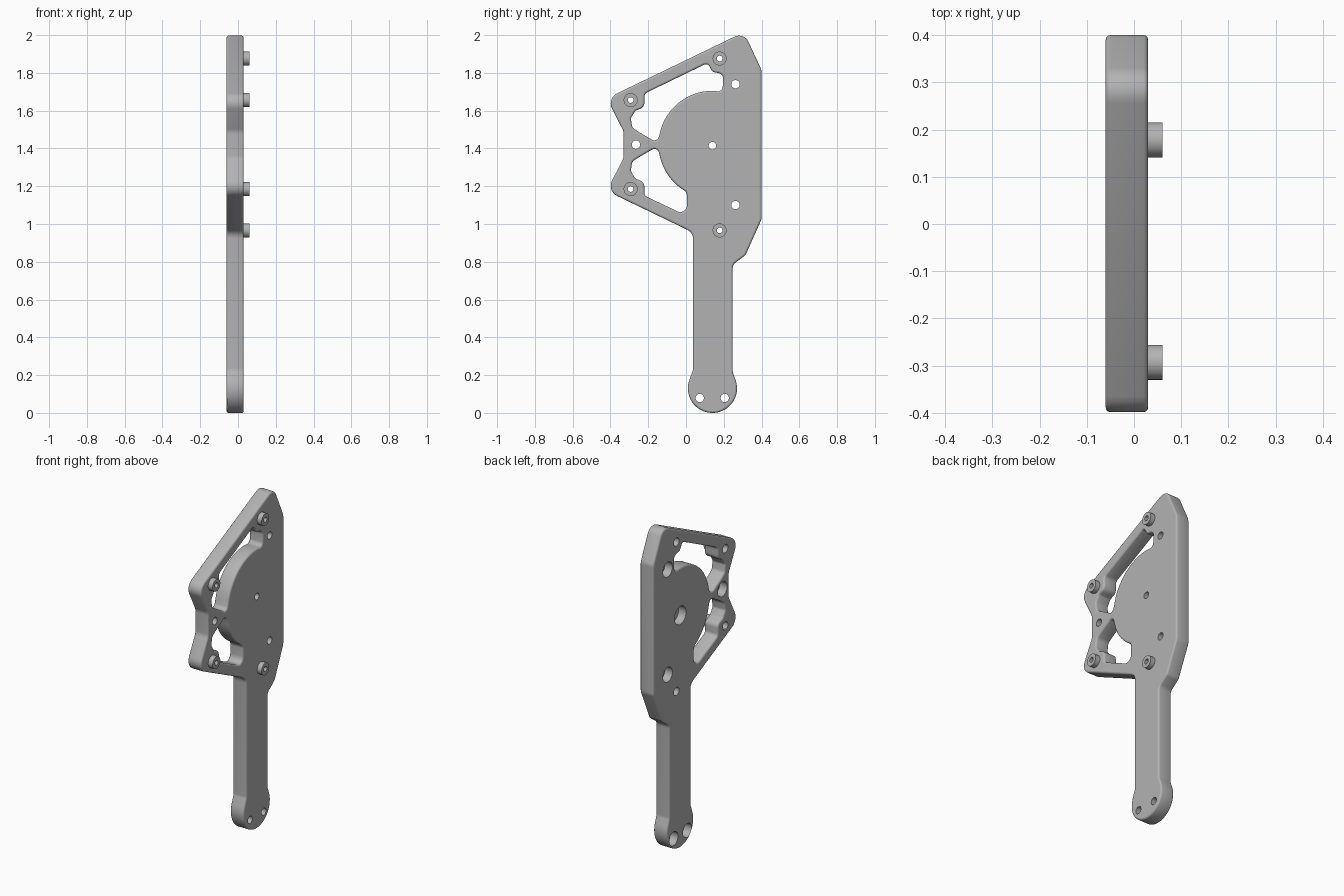
import bpy
import bmesh
from math import cos, sin, tan, radians, tau
from mathutils import Matrix, Vector

cube = bpy.data.objects.get("Cube")
if cube:
    bpy.data.objects.remove(cube, do_unlink=True)

BACK, FRONT, BOSS_TOP, EDGE = -0.06, 0.03, 0.06, 0.01
MID_Z = 1.42          # the head is mirrored about this height

grey = bpy.data.materials.new("plain_grey")
grey.use_nodes = True
grey.diffuse_color = (0.45, 0.45, 0.45, 1)
grey.node_tree.nodes["Principled BSDF"].inputs["Base Color"].default_value = grey.diffuse_color


def arc(cy, cz, r, start, end, steps):
    """Points on a circle, as corners without a fillet."""
    angles = [radians(start + (end - start) * i / steps) for i in range(steps + 1)]
    return [(cy + r * cos(a), cz + r * sin(a), 0) for a in angles]


def flip(points):
    return [(y, 2 * MID_Z - z, r) for y, z, r in points]


def rounded(corners, steps=7):
    """Turn (y, z, radius) corners into a filleted loop."""
    loop = []
    for i, (y, z, r) in enumerate(corners):
        p = Vector((y, z))
        if r == 0:
            loop.append(p)
            continue
        a = Vector(corners[i - 1][:2]) - p
        b = Vector(corners[(i + 1) % len(corners)][:2]) - p
        half = a.angle(b) / 2
        t = min(r / tan(half), 0.49 * a.length, 0.49 * b.length)
        r = t * tan(half)
        a.normalize()
        b.normalize()
        centre = p + (a + b).normalized() * (r / sin(half))
        u = (p + a * t - centre).normalized()
        v = (p + b * t - centre).normalized()
        loop += [centre + u.slerp(v, k / steps).normalized() * r for k in range(steps + 1)]
    return loop


def lathe(name, profile, places, tube=False):
    """Revolve (x, radius) rings about the x axis at each (y, z) place."""
    bm = bmesh.new()
    n = 32
    for y, z in places:
        rings = [[bm.verts.new((x, y + r * cos(tau * k / n), z + r * sin(tau * k / n)))
                  for k in range(n)] for x, r in profile]
        pairs = list(zip(rings, rings[1:]))
        if tube:
            pairs.append((rings[-1], rings[0]))
        else:
            bm.faces.new(rings[0])
            bm.faces.new(rings[-1])
        for a, b in pairs:
            for k in range(n):
                j = (k + 1) % n
                bm.faces.new((a[k], a[j], b[j], b[k]))
    bmesh.ops.recalc_face_normals(bm, faces=bm.faces)
    mesh = bpy.data.meshes.new(name)
    bm.to_mesh(mesh)
    bm.free()
    mesh.materials.append(grey)
    obj = bpy.data.objects.new(name, mesh)
    bpy.context.collection.objects.link(obj)
    return obj


def select(obj):
    bpy.ops.object.select_all(action='DESELECT')
    obj.select_set(True)
    bpy.context.view_layer.objects.active = obj


def smooth(obj):
    select(obj)
    bpy.ops.object.shade_smooth_by_angle(angle=radians(35))
    for f in obj.data.polygons:
        if abs(f.normal.x) > 0.999:
            f.use_smooth = False


# Outline: angular head, straight handle and round foot
upper_left = [(-0.33, 1.49, 0.06), (-0.42, 1.665, 0.06)]
outline = upper_left + [(0.307, 2.016, 0.055), (0.4, 1.815, 0.06), (0.4, 1.025, 0.06),
                        (0.315, 0.835, 0.04), (0.247, 0.785, 0.04), (0.247, 0.216, 0.05)]
outline += arc(0.14, 0.13, 0.13, 20, -200, 40)
outline += [(0.037, 0.227, 0.05), (0.037, 0.955, 0.05)]
outline += flip(upper_left)[::-1]

# Two pockets around the round hub
pocket_left = [(-0.152, 1.43, 0.025), (-0.255, 1.49, 0.03), (-0.285, 1.51, 0.03),
               (-0.292, 1.56, 0.02), (-0.268, 1.6, 0.02), (-0.22, 1.618, 0.04),
               (-0.22, 1.69, 0.025)]
upper_pocket = pocket_left + [(0.114, 1.852, 0.02), (0.14, 1.805, 0.025),
                              (0.198, 1.795, 0.03), (0.193, 1.7, 0.03)]
upper_pocket += arc(0.14, MID_Z, 0.285, 90, 165, 24)
lower_pocket = flip(pocket_left) + [(0.005, 1.043, 0.035), (0.005, 1.155, 0.025)]
lower_pocket += arc(0.14, MID_Z, 0.285, 240, 195, 16)

# Plate with rounded rims
curve = bpy.data.curves.new("plate", 'CURVE')
curve.dimensions = '2D'
curve.fill_mode = 'BOTH'
curve.extrude = (FRONT - BACK) / 2 - EDGE
curve.bevel_depth = EDGE
curve.bevel_resolution = 2
curve.offset = -EDGE
for corners in (outline, upper_pocket, lower_pocket):
    loop = rounded(corners)
    spline = curve.splines.new('POLY')
    spline.points.add(len(loop) - 1)
    for point, p in zip(spline.points, loop):
        point.co = (p.x, p.y, 0, 1)
    spline.use_cyclic_u = True
curve.materials.append(grey)
plate = bpy.data.objects.new("plate", curve)
bpy.context.collection.objects.link(plate)
select(plate)
bpy.ops.object.convert(target='MESH')
plate = bpy.context.view_layer.objects.active
plate.name = "plate"
turn = Matrix(((0, 0, 1, (FRONT + BACK) / 2), (1, 0, 0, 0), (0, 1, 0, 0), (0, 0, 0, 1)))
bm = bmesh.new()
bm.from_mesh(plate.data)
bmesh.ops.transform(bm, matrix=turn, verts=bm.verts)
bmesh.ops.remove_doubles(bm, verts=bm.verts, dist=0.00005)
bmesh.ops.recalc_face_normals(bm, faces=bm.faces)
bm.to_mesh(plate.data)
bm.free()

# Stepped holes: narrow at the boss side, wide at the other
boss_places = [(-0.293, 1.656), (-0.293, 1.185), (0.178, 1.876), (0.178, 0.966)]
bolt_places = [(0.262, 1.74), (0.262, 1.1), (-0.265, 1.42)]
foot_places = [(0.073, 0.079), (0.205, 0.079)]
hub_places = [(0.14, 1.415)]
for places, narrow, wide in ((boss_places, 0.015, 0.025), (bolt_places, 0.022, 0.045),
                             (foot_places, 0.022, 0.042), (hub_places, 0.02, 0.055)):
    step = -0.01
    cutter = lathe("hole_cutter", [(BACK - 0.05, wide), (step, wide),
                                   (step, narrow), (FRONT + 0.05, narrow)], places)
    cutter.hide_render = True
    select(plate)
    cut = plate.modifiers.new("holes", 'BOOLEAN')
    cut.operation = 'DIFFERENCE'
    cut.solver = 'EXACT'
    cut.object = cutter
    bpy.ops.object.modifier_apply(modifier=cut.name)
    bpy.data.objects.remove(cutter, do_unlink=True)
smooth(plate)

# Hollow bosses around the corner holes
bosses = lathe("bosses", [(FRONT - 0.003, 0.037), (BOSS_TOP, 0.037),
                          (BOSS_TOP, 0.015), (FRONT - 0.003, 0.015)], boss_places, tube=True)
smooth(bosses)
